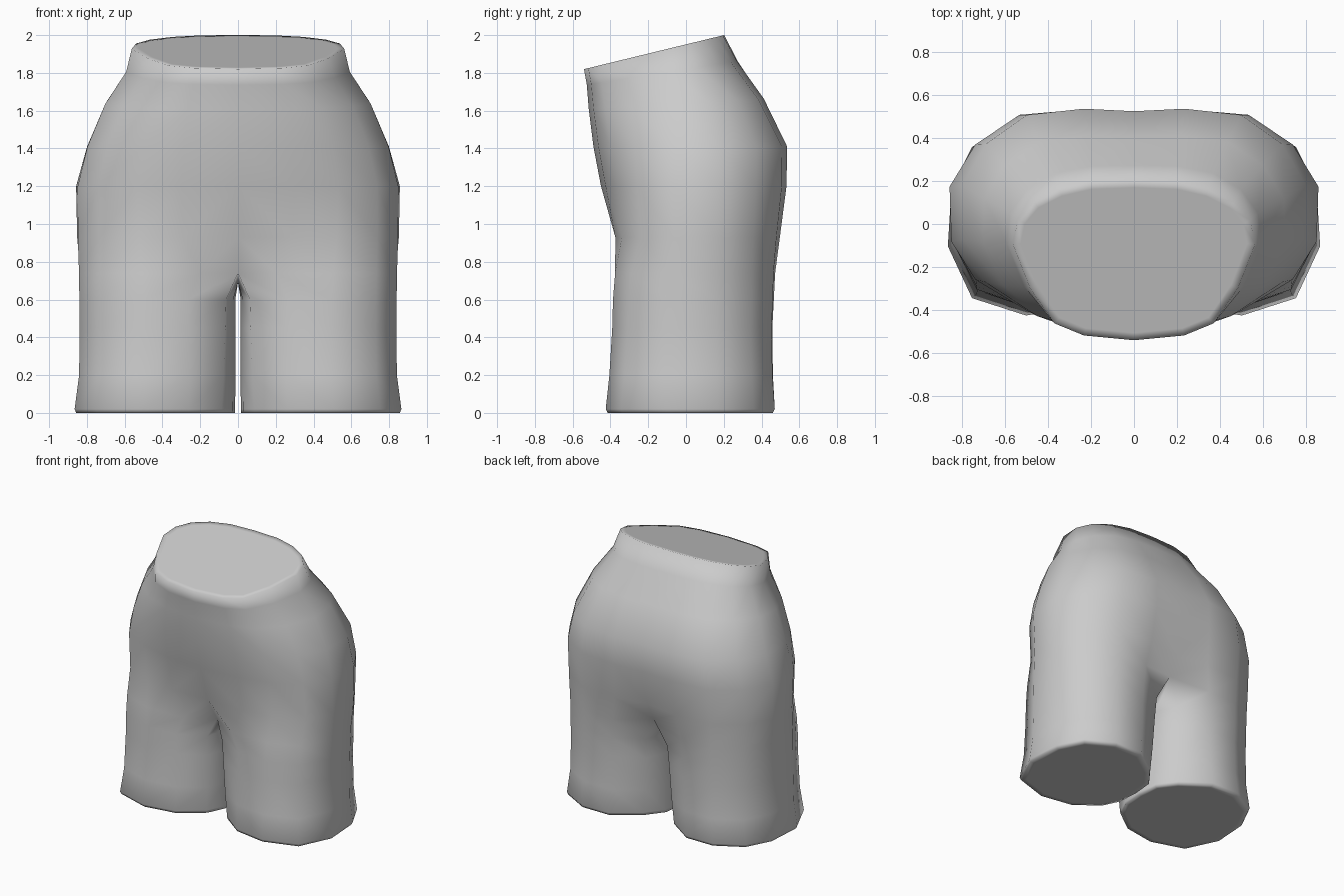
import bpy, bmesh

if "Cube" in bpy.data.objects:
    bpy.data.objects.remove(bpy.data.objects["Cube"])

# Half cross-sections, front centre -> outer side -> back centre (unit width, depth -1..1)
WAIST = [(0, -1), (.41, -.94), (.65, -.79), (.85, -.35), (.99, .2),
         (.95, .5), (.82, .73), (.61, .89), (.35, .98), (0, 1)]
HIP = [(0, -1), (.35, -.95), (.62, -.83), (.86, -.61), (.99, -.25),
       (1, .27), (.86, .67), (.62, .95), (.28, 1), (0, .97)]
LEG = [(.1, -.62), (.3, -.91), (.58, -1), (.87, -.82), (1, -.28),
       (.98, .33), (.87, .75), (.64, 1), (.38, 1), (.15, .69)]
INNER = [(.035, .4), (.017, .03), (.03, -.33)]   # inner thigh, back to front

# height, tilt, half width, front y, back y, shape (0 waist, 1 hip, 2 leg)
TORSO = [(1.951, .243, .568, -.54, .203, 0),
         (1.82, .16, .598, -.525, .275, .25),
         (1.64, .06, .71, -.515, .415, .6),
         (1.41, 0, .805, -.49, .537, .85),
         (1.20, 0, .857, -.45, .532, 1),
         (.93, 0, .855, -.40, .497, 1.2)]
CROTCH = (.74, 0, .845, -.405, .472, 1.6)
LEGS = [(.60, 0, .842, -.405, .465, 1.75),
        (.45, 0, .84, -.405, .457, 1.8),
        (.20, 0, .842, -.413, .46, 1.9),
        (.02, 0, .865, -.425, .47, 2),
        (0, 0, .857, -.415, .46, 2)]


def place(level, p):
    z, tilt, w, front, back, _ = level
    y = (front + back) / 2 + p[1] * (back - front) / 2
    return [p[0] * w, y, z + tilt * y]


def arc(level):
    s = level[5]
    a, b, t = (WAIST, HIP, s) if s <= 1 else (HIP, LEG, s - 1)
    return [place(level, [u + (v - u) * t for u, v in zip(p, q)]) for p, q in zip(a, b)]


bm = bmesh.new()
rings = []
for level in TORSO + [CROTCH]:
    pts = arc(level)
    pts[0][0] = pts[-1][0] = 0          # ends stay on the centre line
    if level is CROTCH:                 # front and back creases
        pts[0], pts[-1] = [0, -.25, .74], [0, .39, .79]
        pts[1][0], pts[1][1] = .2, -.37
        pts += [[0, place(level, p)[1], .69] for p in INNER]
    rings.append([bm.verts.new(p) for p in pts])
for level in LEGS:
    pts = arc(level) + [place(level, p) for p in INNER]
    rings.append([bm.verts.new(p) for p in pts])

# Skin: open strips on the torso, closed loops on the leg
for k, (a, b) in enumerate(zip(rings, rings[1:])):
    n = len(a)
    for i in range(n if k >= len(TORSO) else n - 1):
        j = (i + 1) % n
        bm.faces.new((a[i], a[j], b[j], b[i]))
bm.faces.new(rings[0])                  # waist cap half
bm.faces.new(rings[-1])                 # leg cap

# Mirror to the other side and weld the centre line
half = bm.verts[:] + bm.edges[:] + bm.faces[:]
dup = bmesh.ops.duplicate(bm, geom=half)["geom"]
for v in dup:
    if isinstance(v, bmesh.types.BMVert):
        v.co.x = -v.co.x
bmesh.ops.remove_doubles(bm, verts=bm.verts[:], dist=.0005)
# Merge the two waist halves into a single cap
seam = [e for e in bm.edges if len(e.link_faces) == 2
        and all(len(f.verts) == 10 for f in e.link_faces)]
bmesh.ops.dissolve_edges(bm, edges=seam, use_verts=False)
bmesh.ops.recalc_face_normals(bm, faces=bm.faces[:])
# Rim around each cap keeps its middle flat
caps = [f for f in bm.faces if len(f.verts) > 4]
bmesh.ops.inset_individual(bm, faces=caps, thickness=.035, use_even_offset=True)
for f in bm.faces:
    f.smooth = True

mesh = bpy.data.meshes.new("shorts")
bm.to_mesh(mesh)
bm.free()
shorts = bpy.data.objects.new("shorts", mesh)
bpy.context.collection.objects.link(shorts)

grey = bpy.data.materials.new("grey cloth")
grey.diffuse_color = (.6, .6, .6, 1)
grey.use_nodes = True
grey.node_tree.nodes["Principled BSDF"].inputs["Base Color"].default_value = grey.diffuse_color
mesh.materials.append(grey)
